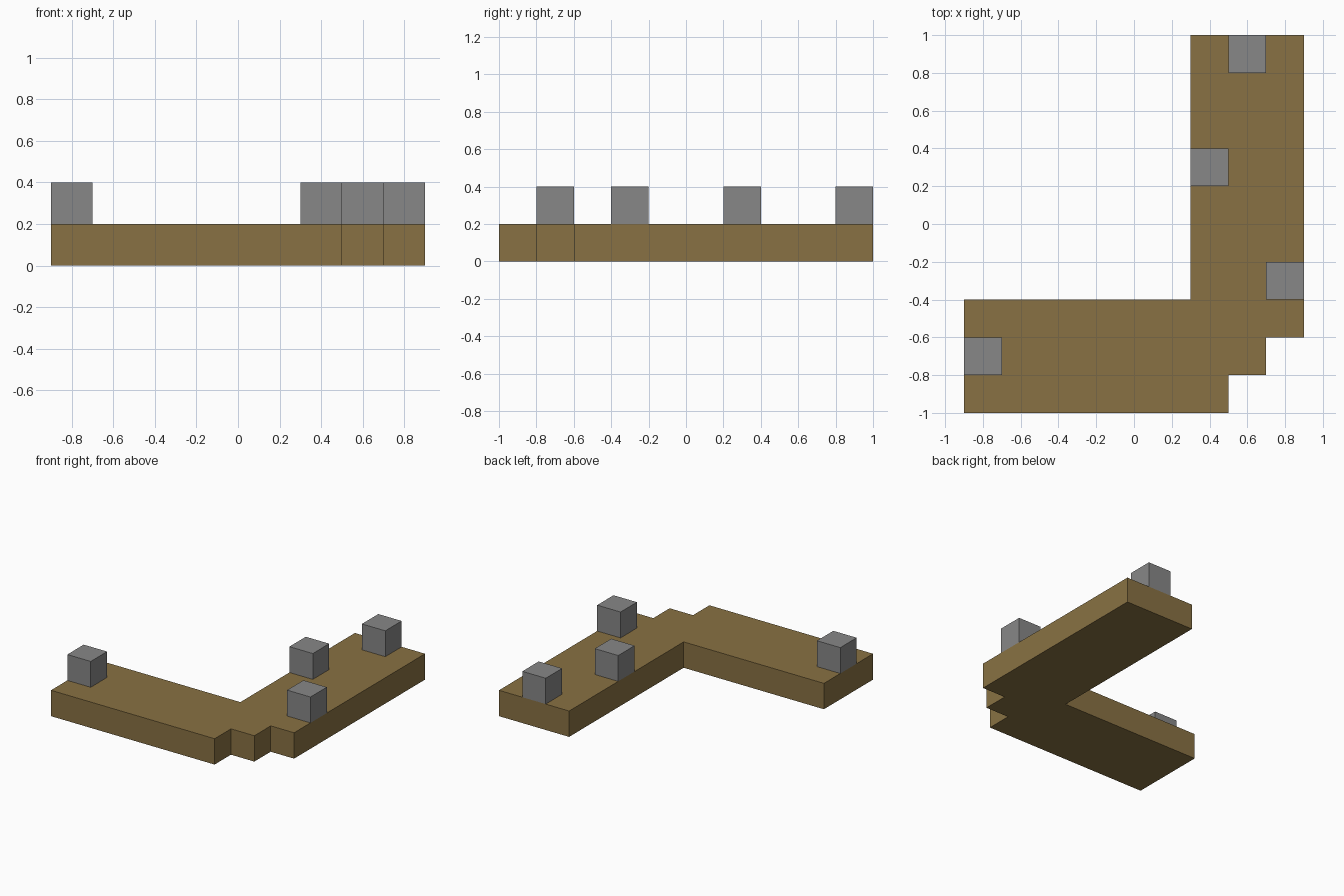
import bpy
import bmesh

cube = bpy.data.objects.get("Cube")
if cube:
    bpy.data.objects.remove(cube, do_unlink=True)

UNIT = 0.2  # edge of one block


def make_material(name, color):
    mat = bpy.data.materials.new(name)
    mat.use_nodes = True
    mat.diffuse_color = color
    mat.node_tree.nodes["Principled BSDF"].inputs["Base Color"].default_value = color
    return mat


def add_prism(name, outline, bottom, height, mat):
    """Extrude a counter-clockwise outline straight up."""
    bm = bmesh.new()
    base = bm.faces.new([bm.verts.new((x, y, bottom)) for x, y in outline])
    top = bmesh.ops.extrude_face_region(bm, geom=[base], use_keep_orig=True)
    verts = [g for g in top["geom"] if isinstance(g, bmesh.types.BMVert)]
    bmesh.ops.translate(bm, verts=verts, vec=(0, 0, height))
    bmesh.ops.recalc_face_normals(bm, faces=bm.faces)
    mesh = bpy.data.meshes.new(name)
    bm.to_mesh(mesh)
    bm.free()
    mesh.materials.append(mat)
    obj = bpy.data.objects.new(name, mesh)
    bpy.context.collection.objects.link(obj)
    return obj


earth = make_material("earth_brown", (0.25, 0.167, 0.056, 1))
stone = make_material("stone_grey", (0.245, 0.245, 0.245, 1))

# L-shaped walkway with a stepped outer corner
walkway = [(-0.9, -1), (0.5, -1), (0.5, -0.8), (0.7, -0.8), (0.7, -0.6),
           (0.9, -0.6), (0.9, 1), (0.3, 1), (0.3, -0.4), (-0.9, -0.4)]
add_prism("walkway", walkway, 0, UNIT, earth)

# Stone blocks standing on the walkway, placed by their near left corner
blocks = {"west": (-0.9, -0.8), "corner": (0.7, -0.4),
          "middle": (0.3, 0.2), "back": (0.5, 0.8)}
for place, (x, y) in blocks.items():
    square = [(x, y), (x + UNIT, y), (x + UNIT, y + UNIT), (x, y + UNIT)]
    add_prism("stone_block_" + place, square, UNIT, UNIT, stone)
